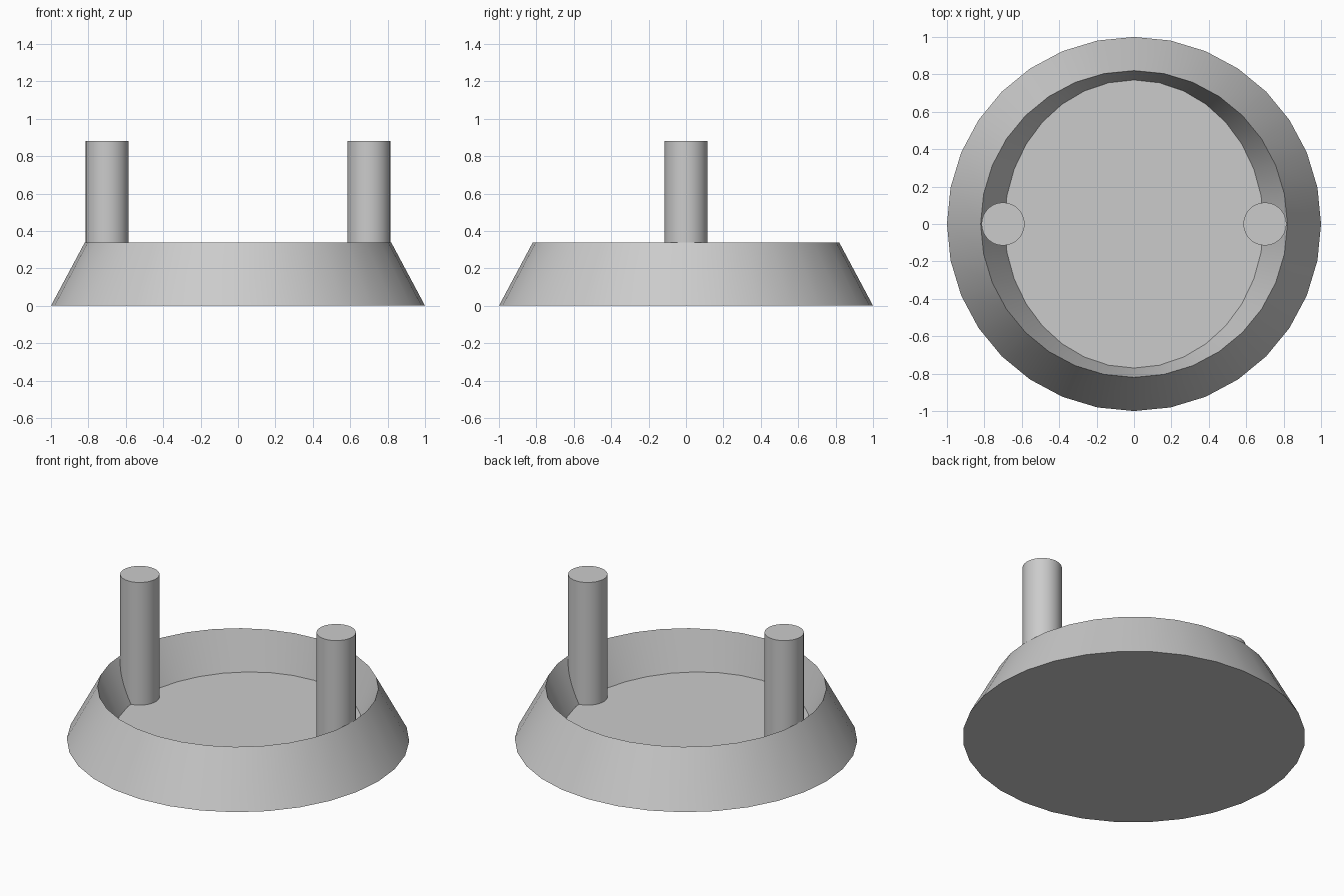
import bpy
import bmesh
from math import cos, sin, pi

cube = bpy.data.objects.get("Cube")
if cube:
    bpy.data.objects.remove(cube, do_unlink=True)

SIDES = 32

grey = bpy.data.materials.new("plain_grey")
grey.use_nodes = True
grey.diffuse_color = (0.6, 0.6, 0.6, 1)
grey.node_tree.nodes["Principled BSDF"].inputs["Base Color"].default_value = (0.6, 0.6, 0.6, 1)


def loft(name, rings, centre_x=0):
    """Closed solid through elliptical rings (x radius, y radius, height)."""
    bm = bmesh.new()
    loops = []
    for rx, ry, z in rings:
        angles = [2 * pi * i / SIDES for i in range(SIDES)]
        loops.append([bm.verts.new((rx * cos(a), ry * sin(a), z)) for a in angles])
    for low, high in zip(loops, loops[1:]):
        for i in range(SIDES):
            j = (i + 1) % SIDES
            bm.faces.new((low[i], low[j], high[j], high[i]))
    bm.faces.new(loops[0][::-1])
    bm.faces.new(loops[-1])
    mesh = bpy.data.meshes.new(name)
    bm.to_mesh(mesh)
    bm.free()
    mesh.materials.append(grey)
    obj = bpy.data.objects.new(name, mesh)
    obj.location.x = centre_x
    bpy.context.collection.objects.link(obj)
    bpy.ops.object.select_all(action="DESELECT")
    obj.select_set(True)
    bpy.context.view_layer.objects.active = obj
    bpy.ops.object.shade_smooth_by_angle(angle=pi / 6)
    return obj


# Sloped dish: outer wall, knife-edge rim, inner wall and oval floor
loft("dish", [(1, 1, 0), (0.82, 0.82, 0.337), (0.693, 0.77, 0.09)])

# Two upright posts standing on the dish floor
for side, x in (("left", 0.7), ("right", -0.7)):
    loft(side + "_post", [(0.115, 0.115, 0.088), (0.115, 0.115, 0.88)], x)
